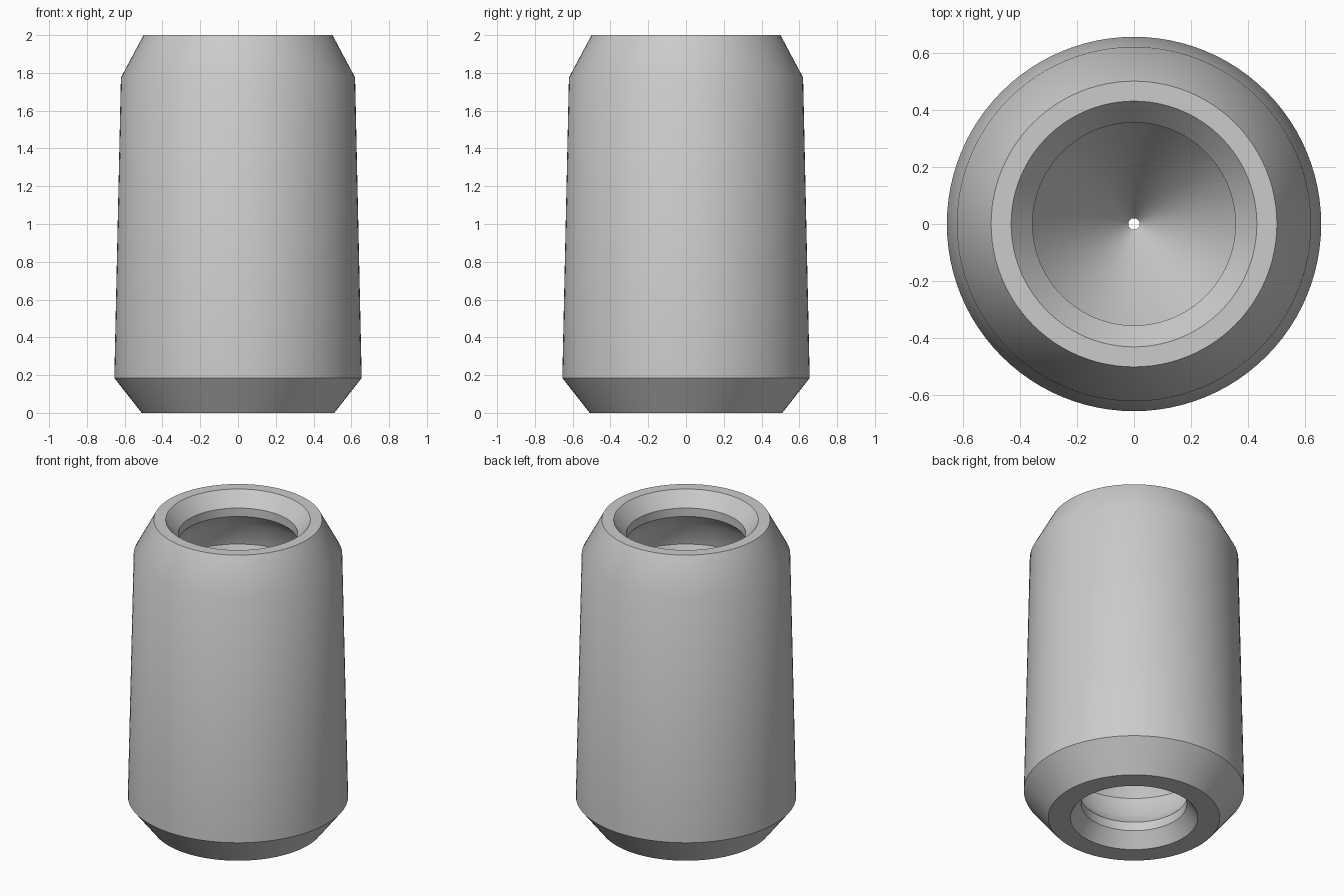
import bpy, bmesh, math
from mathutils import Matrix, Vector

cube = bpy.data.objects.get("Cube")
if cube:
    bpy.data.objects.remove(cube, do_unlink=True)

SEGMENTS = 96

# Single grey material
grey = bpy.data.materials.new("plain_grey")
grey.use_nodes = True
colour = (0.6, 0.6, 0.6, 1)
grey.diffuse_color = colour
grey.node_tree.nodes["Principled BSDF"].inputs["Base Color"].default_value = colour


def lathe(name, profile):
    """Revolve a closed (radius, height) profile around z."""
    bm = bmesh.new()
    verts = [bm.verts.new((r, 0, z)) for r, z in profile]
    edges = [bm.edges.new((a, b)) for a, b in zip(verts, verts[1:] + verts[:1])]
    bmesh.ops.spin(bm, geom=verts + edges, cent=(0, 0, 0), axis=(0, 0, 1),
                   angle=math.tau, steps=SEGMENTS, use_duplicate=False)
    bmesh.ops.remove_doubles(bm, verts=bm.verts, dist=0.0001)
    bmesh.ops.recalc_face_normals(bm, faces=bm.faces)
    mesh = bpy.data.meshes.new(name)
    bm.to_mesh(mesh)
    bm.free()
    mesh.materials.append(grey)
    obj = bpy.data.objects.new(name, mesh)
    bpy.context.collection.objects.link(obj)
    bpy.ops.object.select_all(action='DESELECT')
    obj.select_set(True)
    bpy.context.view_layer.objects.active = obj
    bpy.ops.object.shade_smooth_by_angle(angle=math.radians(30))
    return obj


# Tapered outer shell with a chamfer at each end
outer = [(0.51, 0), (0.655, 0.185), (0.62, 1.775), (0.5, 2)]

# Upper mouth, neck and flared chamber narrowing to the pin hole
upper_bore = [(0.43, 2), (0.355, 1.91), (0.355, 1.855), (0.44, 1.76),
              (0.47, 1.62), (0.42, 1.5), (0.02, 1)]

# Lower chamber, neck and mouth
lower_bore = [(0.38, 0.5), (0.43, 0.38), (0.4, 0.25), (0.314, 0.15),
              (0.314, 0.092), (0.379, 0)]

lathe("hollow_body", outer + upper_bore + lower_bore)
